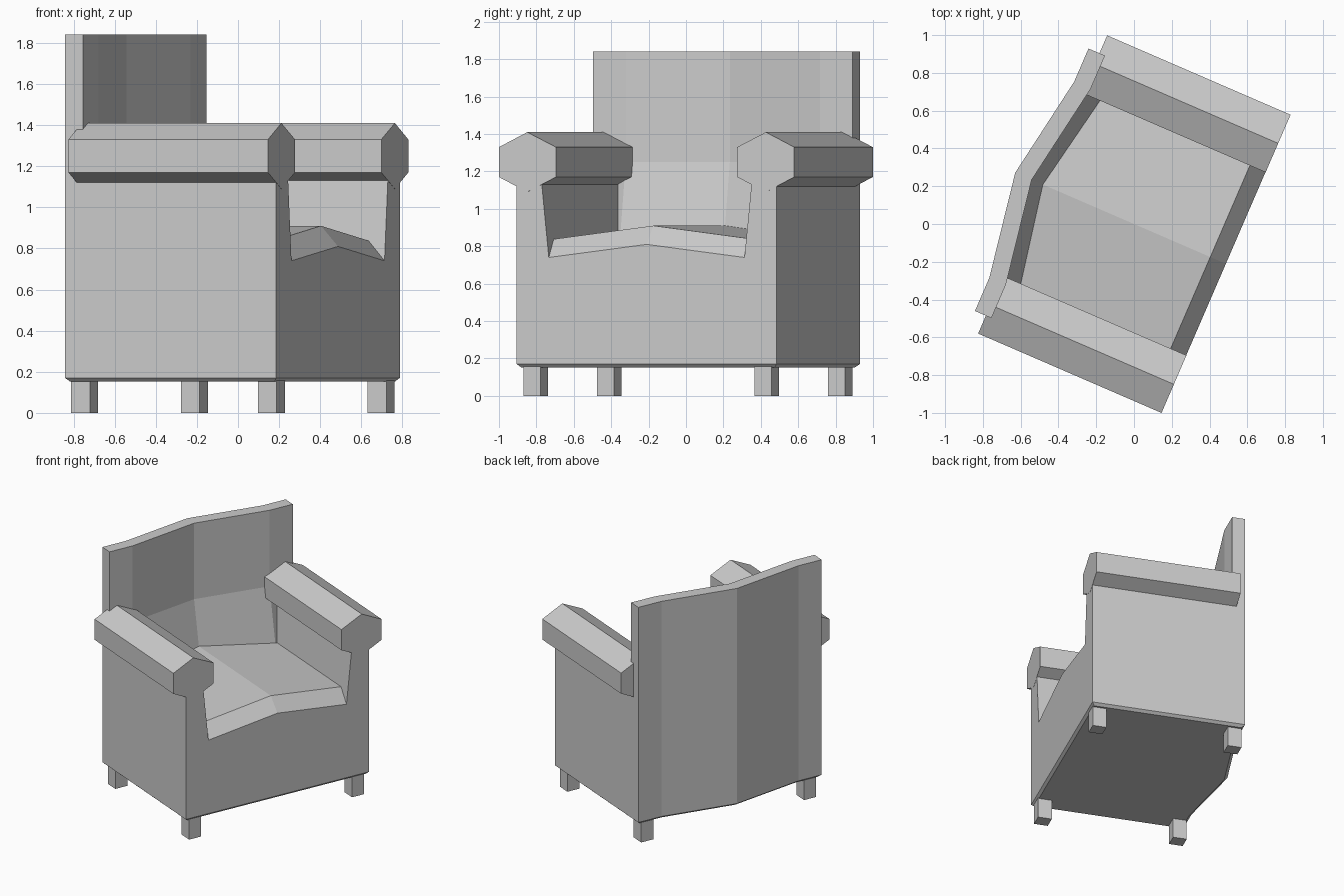
import bpy, bmesh, math

if "Cube" in bpy.data.objects:
    bpy.data.objects.remove(bpy.data.objects["Cube"])

# The chair is built facing +x (width along y) and turned as a whole.
TURN = -math.radians(23.4)


def loft(name, rings):
    """Skin a list of equal-length point rings and cap both ends."""
    bm = bmesh.new()
    rows = [[bm.verts.new(p) for p in ring] for ring in rings]
    n = len(rows[0])
    for a, b in zip(rows, rows[1:]):
        for i in range(n):
            j = (i + 1) % n
            bm.faces.new((a[i], a[j], b[j], b[i]))
    bm.faces.new(rows[0])
    bm.faces.new(rows[-1])
    bmesh.ops.recalc_face_normals(bm, faces=bm.faces)
    mesh = bpy.data.meshes.new(name)
    bm.to_mesh(mesh)
    bm.free()
    ob = bpy.data.objects.new(name, mesh)
    ob.rotation_euler.z = TURN
    bpy.context.collection.objects.link(ob)
    return ob


def along_depth(name, profile, x0, x1):
    """Extrude a (y, z) profile from x0 to x1."""
    return loft(name, [[(x, y, z) for y, z in profile] for x in (x0, x1)])


# Frame: front panel and the two side panels in one U-shaped profile
half = [(0.57, 0.74), (0.618, 1.2), (0.757, 1.2), (0.757, 0.17)]
profile = [(0, 0.81)] + half + [(-y, z) for y, z in reversed(half)]
along_depth("frame", profile, 0.53, -0.5)

# Bowed backrest, thicker below the arms
outer = [(-0.59, -0.757), (-0.59, -0.565), (-0.685, 0), (-0.59, 0.565), (-0.59, 0.757)]


def back_ring(z, swell):
    inner = [(-0.495, 0.757), (-0.495 + swell, 0.565), (-0.59 + swell, 0),
             (-0.495 + swell, -0.565), (-0.495, -0.757)]
    return [(x, y, z) for x, y in outer + inner]


loft("backrest", [back_ring(1.84, 0), back_ring(1.25, 0),
                  back_ring(0.8, 0.085), back_ring(0.17, 0.085)])

# Underside with a small bevelled rim
outline = outer + [(0.53, 0.757), (0.53, -0.757)]
loft("underside", [[(x, y, 0.17) for x, y in outline],
                   [(x * 0.966, y * 0.974, 0.152) for x, y in outline]])

# Seat with a raised centre and sloping front edge
def seat_ring(x, w, side, mid, low):
    return [(x, -w, side), (x, 0, mid), (x, w, side), (x, 0, low)]


loft("seat", [seat_ring(0.53, 0.57, 0.74, 0.81, 0.80),
              seat_ring(0.44, 0.582, 0.838, 0.91, 0.72),
              seat_ring(-0.56, 0.582, 0.838, 0.91, 0.72)])

# Hexagonal armrests and square legs
for side, s in (("left", -1), ("right", 1)):
    hexagon = [(0.528, 1.33), (0.695, 1.41), (0.86, 1.33),
               (0.86, 1.17), (0.695, 1.09), (0.528, 1.17)]
    along_depth(side + "_armrest", [(s * y, z) for y, z in hexagon], 0.531, -0.527)
    for end, x in (("front", 0.468), ("back", -0.523)):
        c = s * 0.673
        leg = [(c - 0.05, 0), (c + 0.05, 0), (c + 0.05, 0.16), (c - 0.05, 0.16)]
        along_depth(f"{end}_{side}_leg", leg, x - 0.05, x + 0.05)
